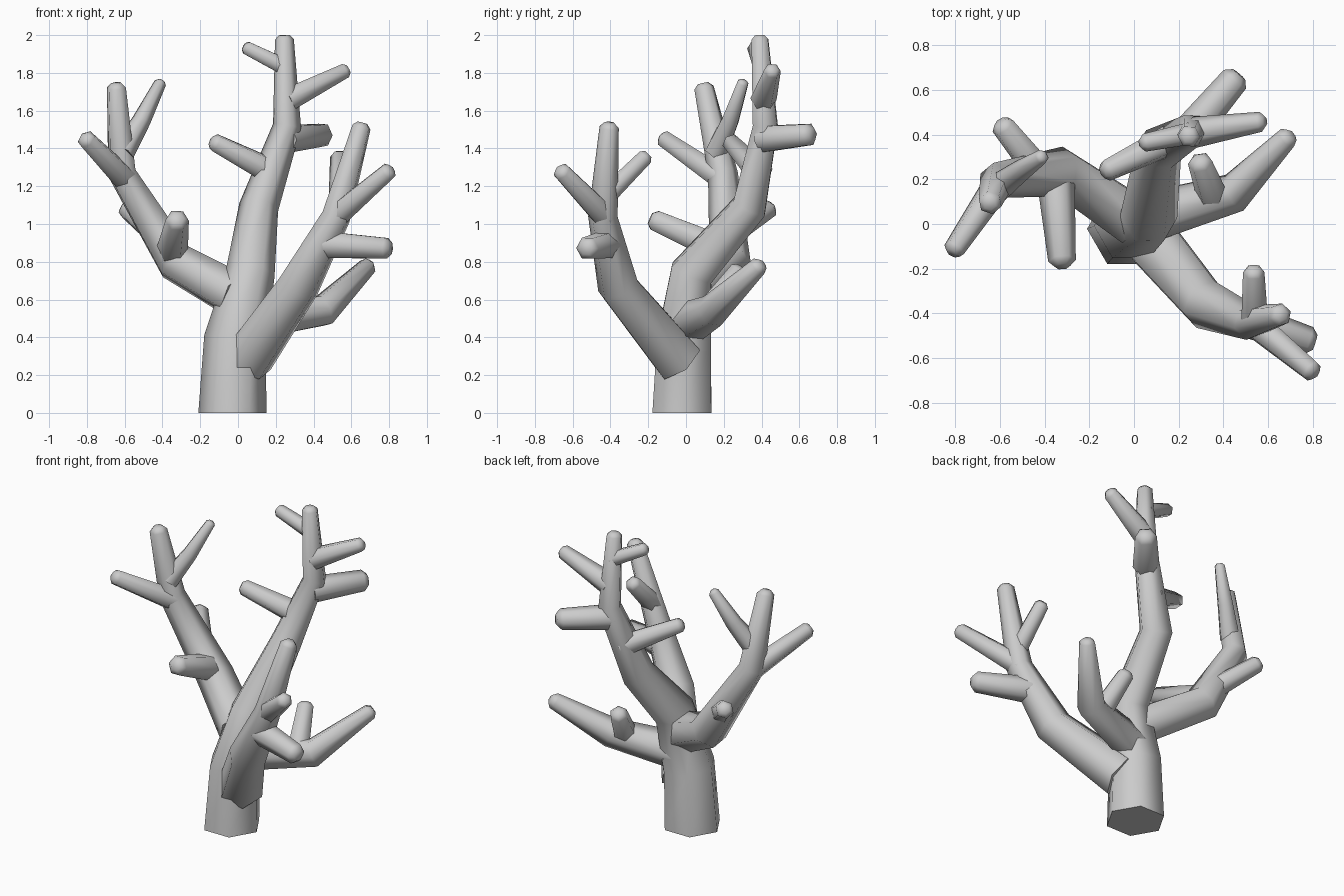
import bpy, bmesh
from math import pi, cos, sin, radians
from mathutils import Vector

if "Cube" in bpy.data.objects:
    bpy.data.objects.remove(bpy.data.objects["Cube"])

SIDES = 6


def limb(name, *pts):
    """Tapered six-sided tube through (x, y, z, radius) points, with a blunt rounded tip."""
    p = [Vector(q[:3]) for q in pts]
    r = [q[3] for q in pts]
    end = (p[-1] - p[-2]).normalized()
    tip = p[-1].copy()
    p[-1] = tip - end * r[-1] * 0.45
    p.append(tip)
    r.append(r[-1] * 0.55)

    first = (p[1] - p[0]).normalized()
    ref = Vector((1, 0, 0)) if abs(first.x) < 0.85 else Vector((0, 1, 0))
    bm = bmesh.new()
    rings = []
    for i, c in enumerate(p):
        t = Vector()
        if i > 0:
            t += (c - p[i - 1]).normalized()
        if i < len(p) - 1:
            t += (p[i + 1] - c).normalized()
        t.normalize()
        if name == "trunk" and i == 0:
            t = Vector((0, 0, 1))          # flat foot on the ground
        u = (ref - t * ref.dot(t)).normalized()
        v = t.cross(u)
        ref = u
        rings.append([bm.verts.new(c + r[i] * (cos(a) * u + sin(a) * v))
                      for a in (2 * pi * k / SIDES for k in range(SIDES))])
    for a, b in zip(rings, rings[1:]):
        for k in range(SIDES):
            n = (k + 1) % SIDES
            bm.faces.new((a[k], a[n], b[n], b[k]))
    bm.faces.new(rings[0][::-1])
    bm.faces.new(rings[-1])
    me = bpy.data.meshes.new(name)
    bm.to_mesh(me)
    bm.free()
    ob = bpy.data.objects.new(name, me)
    bpy.context.collection.objects.link(ob)
    bpy.ops.object.select_all(action='DESELECT')
    ob.select_set(True)
    bpy.context.view_layer.objects.active = ob
    bpy.ops.object.shade_smooth_by_angle(angle=radians(62))


# Trunk and its twigs
limb("trunk", (-.03, -.022, 0, .18), (-.015, -.01, .39, .165), (.065, .03, .74, .13),
     (.11, .335, 1.09, .105), (.26, .42, 1.52, .075), (.245, .39, 2.0, .05))
limb("trunk_twig_left", (.19, .39, 1.27, .075), (-.14, .23, 1.44, .05))
limb("trunk_twig_back", (.25, .41, 1.45, .08), (.47, .67, 1.475, .065))
limb("trunk_twig_right", (.27, .41, 1.66, .07), (.585, .46, 1.82, .045))
limb("trunk_twig_top", (.25, .405, 1.83, .05), (.03, .36, 1.94, .04))

# Left branch and its twigs
limb("left_branch", (-.01, .02, .62, .125), (-.33, .235, .80, .115),
     (-.615, .195, 1.27, .08), (-.645, .09, 1.745, .053))
limb("left_twig_front", (-.35, .2, .86, .085), (-.32, -.19, 1.03, .062))
limb("left_twig_back", (-.42, .23, .94, .07), (-.60, .455, 1.09, .055))
limb("left_twig_outer", (-.60, .19, 1.24, .07), (-.815, -.13, 1.46, .05))
limb("left_twig_upper", (-.61, .16, 1.38, .065), (-.51, .235, 1.55, .05),
     (-.405, .305, 1.76, .033))

# Front right branch and its twigs
limb("front_branch", (.05, -.04, .28, .14), (.32, -.36, .67, .115),
     (.52, -.44, 1.04, .08), (.66, -.405, 1.535, .052))
limb("front_twig_low", (.47, -.42, .89, .08), (.81, -.53, .87, .063))
limb("front_twig_outer", (.52, -.43, 1.04, .07), (.81, -.67, 1.29, .05))
limb("front_twig_inner", (.54, -.44, 1.13, .06), (.535, -.2, 1.37, .048))

# Back right branch and its twig
limb("right_branch", (.03, .02, .48, .115), (.45, .14, .54, .09), (.70, .40, .79, .05))
limb("right_twig", (.36, .1, .52, .075), (.29, .29, .77, .055))
